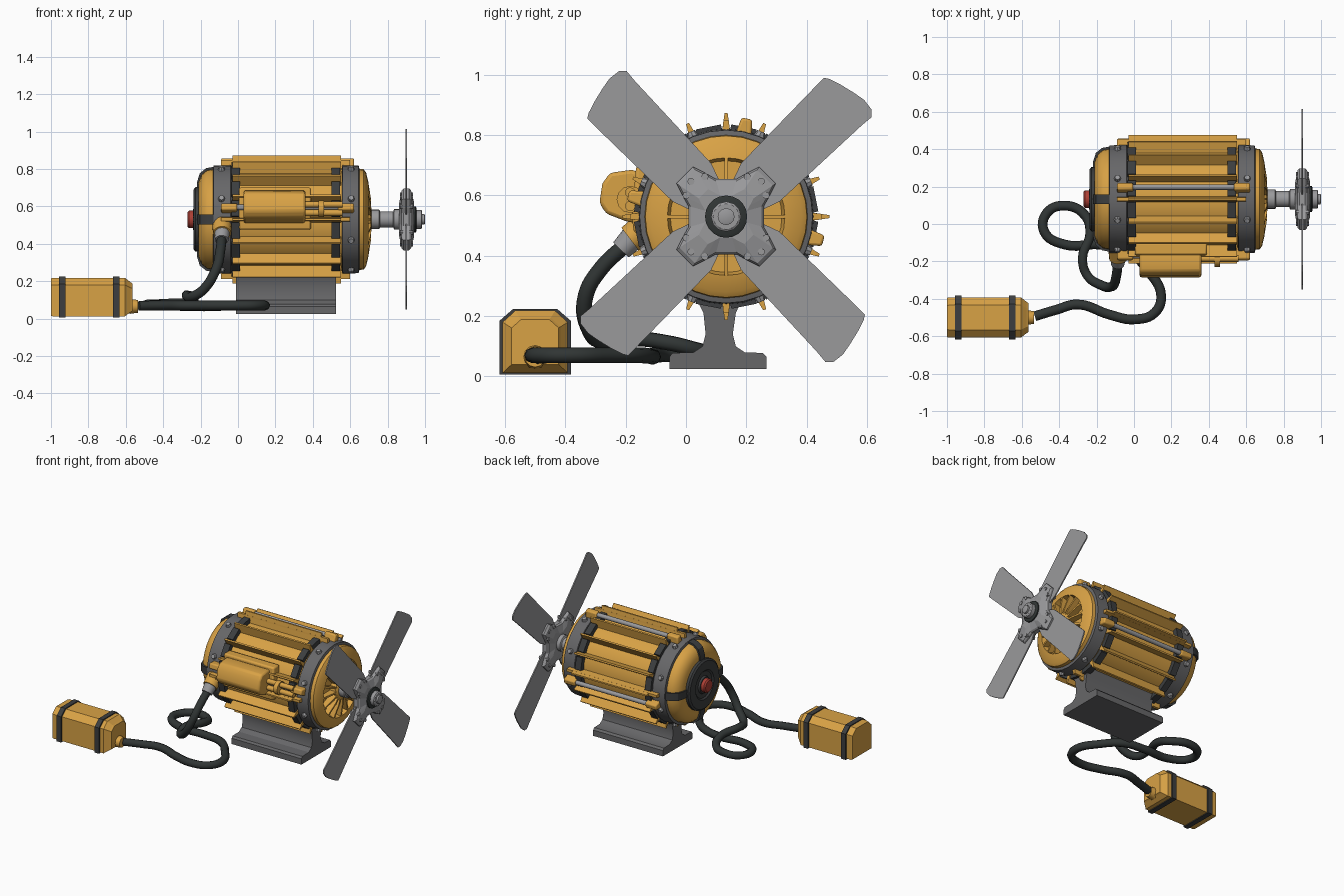
import bpy, bmesh
from math import sin, cos, pi, radians
from mathutils import Vector

cube = bpy.data.objects.get("Cube")
if cube:
    bpy.data.objects.remove(cube, do_unlink=True)

CY, CZ = 0.133, 0.53          # motor axis, running along x


def material(name, rgb):
    m = bpy.data.materials.new(name)
    m.use_nodes = True
    m.diffuse_color = (*rgb, 1)
    m.node_tree.nodes["Principled BSDF"].inputs["Base Color"].default_value = (*rgb, 1)
    return m


yellow = material("yellow paint", (0.69, 0.36, 0.06))
iron = material("cast iron gray", (0.135, 0.135, 0.14))
steel = material("steel gray", (0.32, 0.32, 0.33))
black = material("black strap", (0.045, 0.048, 0.05))
rubber = material("black rubber", (0.03, 0.036, 0.035))
red = material("red button", (0.42, 0.05, 0.035))


def finish(name, bm, mat, smooth=True, bevel=0):
    bmesh.ops.recalc_face_normals(bm, faces=bm.faces[:])
    me = bpy.data.meshes.new(name)
    bm.to_mesh(me)
    bm.free()
    if smooth:
        me.shade_smooth()
        me.set_sharp_from_angle(angle=radians(32))
    ob = bpy.data.objects.new(name, me)
    me.materials.append(mat)
    bpy.context.scene.collection.objects.link(ob)
    if bevel:
        mod = ob.modifiers.new("Bevel", "BEVEL")
        mod.width, mod.segments = bevel, 2
    return ob


def loft(bm, loops):
    """Skin closed loops of equal length and cap both ends."""
    rings = [[bm.verts.new(p) for p in loop] for loop in loops]
    n = len(rings[0])
    for a, b in zip(rings, rings[1:]):
        for i in range(n):
            bm.faces.new((a[i], a[(i + 1) % n], b[(i + 1) % n], b[i]))
    bm.faces.new(rings[0])
    bm.faces.new(rings[-1])


def prism(bm, outline, *stations):
    """Outline in (y, z), set at each x."""
    loft(bm, [[(x, y, z) for y, z in outline] for x in stations])


def polar(x, r, a, side=0):
    return Vector((x, CY + r * cos(a) + side * sin(a), CZ + r * sin(a) - side * cos(a)))


def lathe(name, profile, mat, n=32):
    bm = bmesh.new()
    loft(bm, [[polar(x, r, 2 * pi * i / n) for i in range(n)] for x, r in profile])
    return finish(name, bm, mat)


def radial_block(bm, deg, x0, x1, r0, r1, w0, w1):
    """Block pointing away from the axis, w0 wide at r0 and w1 wide at r1."""
    a = radians(deg)
    loft(bm, [[polar(x, r0, a, -w0 / 2), polar(x, r0, a, w0 / 2),
               polar(x, r1, a, w1 / 2), polar(x, r1, a, -w1 / 2)] for x in (x0, x1)])


def rod(bm, p, q, r, r2=None, n=12):
    p, q = Vector(p), Vector(q)
    mat = (q - p).to_track_quat("Z", "Y").to_matrix().to_4x4()
    mat.translation = (p + q) / 2
    bmesh.ops.create_cone(bm, cap_ends=True, segments=n, radius1=r, radius2=r2 or r,
                          depth=(q - p).length, matrix=mat)


# Motor housing and end caps
lathe("motor_body", [(-0.05, 0.274), (0.57, 0.274)], yellow)
lathe("rear_dome", [(-0.12, 0.272), (-0.165, 0.265), (-0.195, 0.24), (-0.21, 0.2), (-0.21, 0.1)], yellow)
lathe("front_cap", [(0.63, 0.272), (0.672, 0.268), (0.685, 0.25), (0.698, 0.195),
                    (0.665, 0.185), (0.665, 0.06)], yellow)
lathe("rear_ring", [(-0.135, 0.26), (-0.13, 0.287), (-0.04, 0.291), (-0.03, 0.28)], iron)
lathe("front_ring", [(0.555, 0.28), (0.56, 0.291), (0.645, 0.287), (0.652, 0.26)], iron)
lathe("rear_disc", [(-0.2, 0.172), (-0.228, 0.172), (-0.237, 0.16), (-0.237, 0.1),
                    (-0.228, 0.09), (-0.228, 0.06), (-0.24, 0.055)], black)
lathe("red_button", [(-0.23, 0.047), (-0.262, 0.047), (-0.27, 0.038)], red, 16)

# Dark straps over the rear dome
bm = bmesh.new()
for k in range(4):
    a = k * pi / 2
    path = [(-0.13, 0.281), (-0.17, 0.274), (-0.204, 0.247), (-0.219, 0.2), (-0.219, 0.15)]
    inner = [(-0.13, 0.25), (-0.16, 0.25), (-0.18, 0.23), (-0.19, 0.19), (-0.19, 0.15)]
    loft(bm, [[polar(*p, a, -0.026), polar(*p, a, 0.026), polar(*q, a, 0.026), polar(*q, a, -0.026)]
              for p, q in zip(path, inner)])
finish("rear_straps", bm, black)

# Cooling fins along the body
bm = bmesh.new()
for k in range(16):
    radial_block(bm, k * 22.5, -0.03, 0.55, 0.26, 0.343 if k % 4 == 0 else 0.334, 0.034, 0.01)
    if k % 4 == 0:
        radial_block(bm, k * 22.5, -0.09, 0.6, 0.26, 0.318, 0.03, 0.018)
finish("body_fins", bm, yellow, False)

# Black clamp bands with pads between the fins
for name, x in (("rear_band", -0.035), ("front_band", 0.5)):
    bm = bmesh.new()
    for k in range(16):
        radial_block(bm, k * 22.5 + 11.25, x, x + 0.045, 0.25, 0.303, 0.09, 0.085)
    finish(name, bm, black, False)
    lathe(name + "_hoop", [(x + 0.005, 0.29), (x + 0.04, 0.29)], black)

# Bolts around both rings
bm = bmesh.new()
for x in (-0.088, 0.605):
    for k in range(8):
        a = radians(22.5 + 45 * k)
        rod(bm, polar(x, 0.28, a), polar(x, 0.305, a), 0.021, 0.014, 8)
finish("ring_bolts", bm, steel)

# Tie rods and their end lugs
rods, lugs = bmesh.new(), bmesh.new()
for deg in (78, -14, 168):
    a = radians(deg)
    rod(rods, polar(-0.06, 0.31, a), polar(0.59, 0.31, a), 0.015)
    for x in (-0.09, 0.535):
        radial_block(lugs, deg, x, x + 0.085, 0.26, 0.332, 0.06, 0.036)
finish("tie_rods", rods, steel)
finish("tie_rod_lugs", lugs, yellow, bevel=0.008)

# Vent ribs behind the fan
bm = bmesh.new()
for k in range(16):
    a = k * pi / 8
    loft(bm, [[polar(0.655, 0.05, a, s), polar(0.655, 0.19, a, s), polar(0.697, 0.197, a, s),
               polar(0.711, 0.11, a, s), polar(0.711, 0.05, a, s)] for s in (-0.006, 0.006)])
finish("vent_ribs", bm, yellow, False)
lathe("vent_hub", [(0.65, 0.075), (0.705, 0.075), (0.715, 0.06)], yellow, 20)

# Shaft, nut and spacer
lathe("fan_shaft", [(0.66, 0.052), (0.755, 0.052), (0.76, 0.043), (0.83, 0.043),
                    (0.835, 0.055), (0.87, 0.055)], steel, 20)
lathe("hub_seal", [(0.92, 0.07), (0.95, 0.07), (0.955, 0.06)], rubber, 20)
lathe("shaft_nut", [(0.94, 0.05), (0.98, 0.05), (0.985, 0.043), (0.985, 0.028),
                    (0.997, 0.028), (1.0, 0.02)], steel, 12)

# Four-lobed hub
quadrant = [(0.125, 0.035), (0.145, 0.07), (0.165, 0.11), (0.11, 0.165), (0.07, 0.145), (0.035, 0.125)]
outline = []
for k in range(4):
    c, s = cos(k * pi / 2), sin(k * pi / 2)
    outline += [(y * c - z * s, y * s + z * c) for y, z in quadrant]
bm = bmesh.new()
loft(bm, [[(x, CY + f * y, CZ + f * z) for y, z in outline]
          for x, f in ((0.862, 0.55), (0.875, 0.94), (0.885, 1), (0.915, 1), (0.925, 0.94), (0.942, 0.55))])
finish("fan_hub", bm, steel, False)
bm = bmesh.new()
for k in range(4):
    for off, r in ((-17, 0.15), (17, 0.15), (0, 0.165)):
        a = radians(45 + 90 * k + off)
        rod(bm, polar(0.865, r, a), polar(0.935, r, a), 0.012, n=8)
finish("hub_bolts", bm, steel)

# Fan blades with wavy tips
blade = [(0.09, -0.065), (0.16, -0.09), (0.53, -0.096), (0.555, -0.096), (0.565, -0.08), (0.578, -0.04),
         (0.59, 0.01), (0.597, 0.05), (0.592, 0.09), (0.574, 0.108), (0.53, 0.104), (0.16, 0.09), (0.09, 0.065)]
for k in range(4):
    bm = bmesh.new()
    loft(bm, [[polar(x, u, radians(45 + 90 * k), v) for u, v in blade] for x in (0.896, 0.904)])
    finish(f"fan_blade_{k + 1}", bm, steel, False)

# Pedestal
bm = bmesh.new()
prism(bm, [(-0.055, 0.025), (0.267, 0.025), (0.267, 0.065), (0.255, 0.078), (0.195, 0.08), (0.165, 0.1),
           (0.155, 0.14), (0.165, 0.21), (0.2, 0.29), (0.02, 0.29), (0.058, 0.21), (0.065, 0.14),
           (0.055, 0.1), (0.025, 0.08), (-0.045, 0.078), (-0.055, 0.065)], -0.01, 0.525)
finish("pedestal", bm, iron)

# Terminal box with back plate and conduits
bm = bmesh.new()
prism(bm, [(-0.12, 0.5), (-0.2, 0.515), (-0.265, 0.54), (-0.287, 0.575), (-0.277, 0.64), (-0.252, 0.675),
           (-0.18, 0.685), (-0.12, 0.665)], 0.03, 0.36)
finish("terminal_box", bm, yellow, bevel=0.012)
bm = bmesh.new()
prism(bm, [(-0.1, 0.475), (-0.172, 0.475), (-0.18, 0.53), (-0.165, 0.7), (-0.1, 0.7)], 0.005, 0.39)
finish("terminal_plate", bm, yellow, bevel=0.01)
bm = bmesh.new()
for z in (0.565, 0.61):
    rod(bm, (0.34, -0.185, z), (0.56, -0.185, z), 0.017)
rod(bm, (0.43, -0.185, 0.587), (0.46, -0.185, 0.587), 0.045)
finish("conduits", bm, yellow)

# Cable socket on the motor
bm = bmesh.new()
rod(bm, (-0.085, -0.1, 0.52), (-0.085, -0.185, 0.455), 0.055, 0.048, 16)
finish("cable_socket", bm, yellow)
bm = bmesh.new()
rod(bm, (-0.085, -0.175, 0.462), (-0.087, -0.215, 0.42), 0.042, 0.036, 16)
finish("cable_collar", bm, steel)

# Power box with straps and plug
BY = -0.5
section = [(-0.108, 0.012), (0.108, 0.012), (0.108, 0.18), (0.066, 0.218), (-0.066, 0.218), (-0.108, 0.18)]
bm = bmesh.new()
loft(bm, [[(x, BY + y * f, 0.112 + (z - 0.112) * f) for y, z in section]
          for x, f in ((-1, 0.97), (-0.99, 1), (-0.605, 1), (-0.575, 0.78), (-0.565, 0.72))])
finish("power_box", bm, yellow, False)
for name, x in (("power_box_strap_rear", -0.957), ("power_box_strap_front", -0.667)):
    bm = bmesh.new()
    prism(bm, [(BY + y * 1.1, 0.112 + (z - 0.112) * 1.06) for y, z in section], x, x + 0.034)
    finish(name, bm, black, False)
bm = bmesh.new()
rod(bm, (-0.58, BY, 0.065), (-0.535, BY, 0.065), 0.04, 0.034, 12)
finish("plug", bm, yellow)

# Looping cable
path = [(-0.53, -0.493, 0.068), (-0.42, -0.46, 0.07), (-0.3, -0.43, 0.07), (-0.13, -0.485, 0.07),
        (0, -0.51, 0.07), (0.11, -0.475, 0.07), (0.145, -0.38, 0.07), (0.075, -0.25, 0.07),
        (-0.03, -0.145, 0.07), (-0.18, -0.11, 0.065), (-0.37, -0.11, 0.07), (-0.48, -0.04, 0.075),
        (-0.465, 0.06, 0.075), (-0.37, 0.098, 0.08), (-0.265, 0.05, 0.085), (-0.235, -0.05, 0.11),
        (-0.275, -0.18, 0.125), (-0.25, -0.275, 0.115), (-0.18, -0.325, 0.16), (-0.115, -0.332, 0.27),
        (-0.095, -0.28, 0.36), (-0.086, -0.2, 0.437)]
cu = bpy.data.curves.new("cable", "CURVE")
cu.dimensions = "3D"
cu.bevel_depth, cu.bevel_resolution, cu.resolution_u = 0.026, 2, 6
cu.use_fill_caps = True
sp = cu.splines.new("BEZIER")
sp.bezier_points.add(len(path) - 1)
for bp, co in zip(sp.bezier_points, path):
    bp.co = co
    bp.handle_left_type = bp.handle_right_type = "AUTO"
cu.materials.append(rubber)
bpy.context.scene.collection.objects.link(bpy.data.objects.new("cable", cu))
